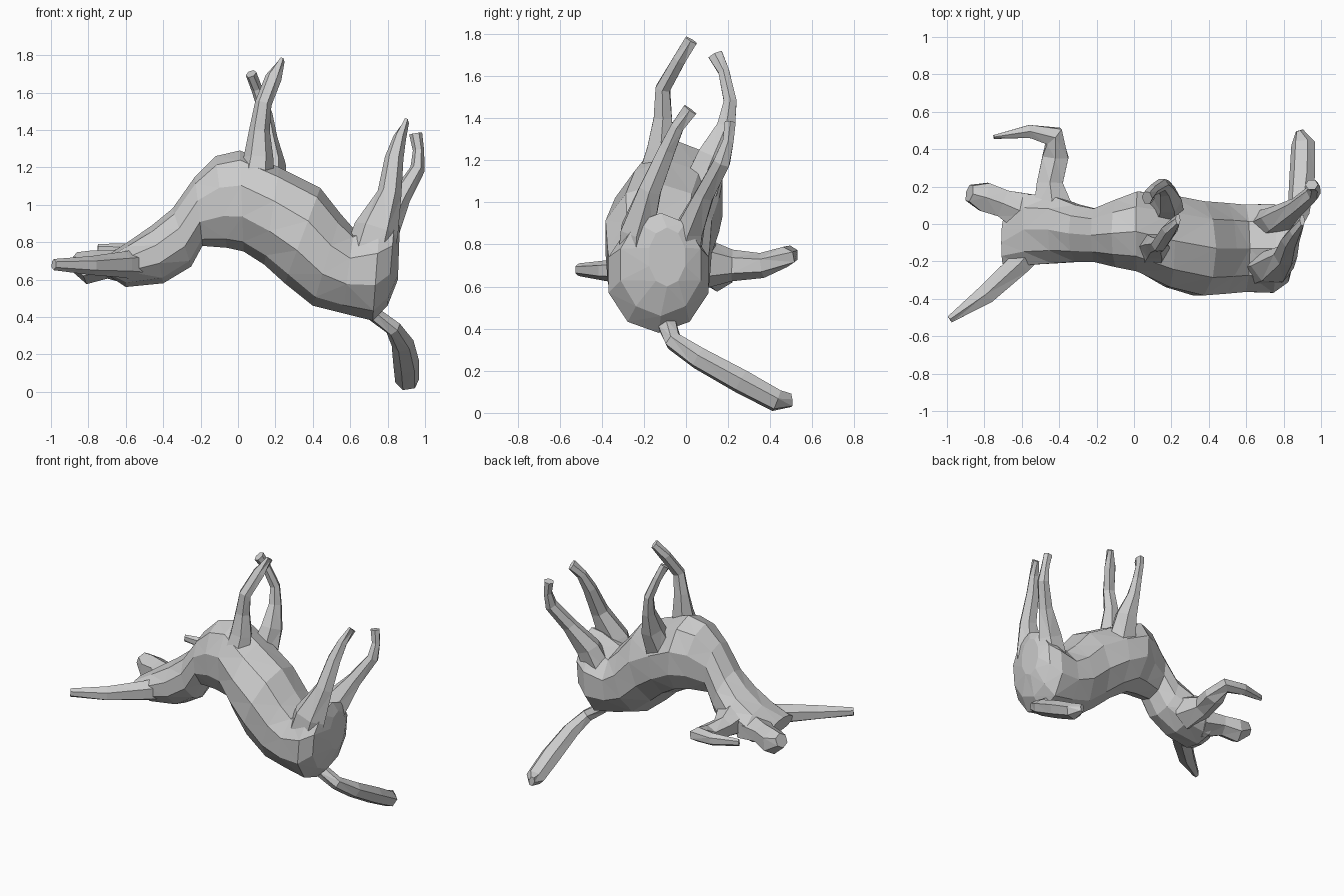
import bpy, bmesh, math
from mathutils import Vector


def skin(name, rings):
    """Flat-faced tube through a list of equal-sized vertex rings."""
    bm = bmesh.new()
    vr = [[bm.verts.new(p) for p in r] for r in rings]
    n = len(vr[0])
    for a, b in zip(vr, vr[1:]):
        for i in range(n):
            j = (i + 1) % n
            bm.faces.new((a[i], a[j], b[j], b[i]))
    bm.faces.new(vr[0])
    bm.faces.new(vr[-1])
    bmesh.ops.triangulate(bm, faces=[f for f in bm.faces if len(f.verts) == 4])
    bmesh.ops.recalc_face_normals(bm, faces=bm.faces)
    me = bpy.data.meshes.new(name)
    bm.to_mesh(me)
    bm.free()
    ob = bpy.data.objects.new(name, me)
    bpy.context.collection.objects.link(ob)
    return ob


def trunk(name, stations, sides=10):
    """Each station: upper (x, z), lower (x, z), centre y, half width."""
    rings = []
    for k, (tx, tz, bx, bz, yc, hw) in enumerate(stations):
        top, bot = Vector((tx, yc, tz)), Vector((bx, yc, bz))
        mid, half = (top + bot) / 2, (top - bot) / 2
        rings.append([mid + half * math.cos(t) + Vector((0, hw * math.sin(t), 0))
                      for t in (2 * math.pi * i / sides for i in range(sides))])
    return skin(name, rings)


def limb(name, path, ref, sides=6):
    """Each station: x, y, z, radius along ref, radius across it."""
    pts = [Vector(p[:3]) for p in path]
    rings = []
    for k, p in enumerate(path):
        d = (pts[min(k + 1, len(pts) - 1)] - pts[max(k - 1, 0)]).normalized()
        r = Vector(ref)
        u = (r - d * r.dot(d)).normalized()
        v = d.cross(u)
        rings.append([pts[k] + u * p[3] * math.cos(t) + v * p[4] * math.sin(t)
                      for t in (2 * math.pi * i / sides for i in range(sides))])
    return skin(name, rings)


# Body, neck and head in one piece, lying on its back
trunk("body", [
    (-0.71, 0.72, -0.69, 0.62, -0.10, 0.12),
    (-0.59, 0.80, -0.60, 0.56, -0.03, 0.20),
    (-0.46, 0.89, -0.40, 0.58, -0.03, 0.19),
    (-0.35, 0.98, -0.25, 0.67, -0.05, 0.16),
    (-0.23, 1.15, -0.19, 0.78, -0.06, 0.15),
    (-0.12, 1.26, -0.06, 0.77, -0.05, 0.19),
    (0.01, 1.29, 0.03, 0.75, -0.04, 0.225),
    (0.22, 1.20, 0.14, 0.68, -0.09, 0.26),
    (0.44, 1.09, 0.25, 0.58, -0.13, 0.265),
    (0.55, 0.95, 0.40, 0.46, -0.13, 0.255),
    (0.62, 0.87, 0.56, 0.42, -0.13, 0.245),
    (0.76, 0.93, 0.72, 0.38, -0.13, 0.25),
    (0.84, 0.95, 0.80, 0.46, -0.12, 0.20),
    (0.865, 0.88, 0.855, 0.60, -0.09, 0.09),
])

# Front legs, tapering to pointed hooves
limb("front_leg_near", [
    (0.09, -0.16, 1.08, 0.10, 0.09), (0.11, -0.12, 1.25, 0.08, 0.075),
    (0.115, -0.11, 1.40, 0.055, 0.05), (0.135, -0.11, 1.54, 0.045, 0.04),
    (0.19, -0.03, 1.68, 0.045, 0.035), (0.235, 0.025, 1.77, 0.015, 0.035)], (1, 0, 0))
limb("front_leg_far", [
    (0.16, 0.06, 1.05, 0.11, 0.10), (0.18, 0.13, 1.22, 0.075, 0.085),
    (0.165, 0.19, 1.36, 0.045, 0.05), (0.15, 0.21, 1.48, 0.035, 0.035),
    (0.10, 0.18, 1.62, 0.03, 0.03), (0.07, 0.14, 1.70, 0.03, 0.04)], (1, 0, 0))

# Hind legs with thighs merging into the rump
limb("hind_leg_near", [
    (0.67, -0.24, 0.62, 0.14, 0.11), (0.74, -0.23, 0.87, 0.12, 0.09),
    (0.81, -0.17, 1.06, 0.065, 0.06), (0.835, -0.09, 1.25, 0.05, 0.045),
    (0.865, -0.04, 1.36, 0.035, 0.035), (0.90, 0.02, 1.44, 0.015, 0.04)], (1, 0, 0))
limb("hind_leg_far", [
    (0.68, -0.03, 0.66, 0.12, 0.10), (0.77, 0.02, 0.88, 0.10, 0.075),
    (0.87, 0.09, 1.04, 0.055, 0.05), (0.96, 0.17, 1.19, 0.04, 0.045),
    (0.965, 0.20, 1.29, 0.03, 0.03), (0.95, 0.21, 1.38, 0.035, 0.03)], (1, 0, 0))

# Broad tail resting on the ground
limb("tail", [
    (0.72, -0.09, 0.42, 0.04, 0.05), (0.83, -0.06, 0.34, 0.045, 0.045),
    (0.88, 0.06, 0.26, 0.06, 0.055), (0.90, 0.26, 0.15, 0.07, 0.06),
    (0.905, 0.43, 0.058, 0.065, 0.055), (0.885, 0.50, 0.06, 0.02, 0.035)], (1, 0, 0.2))

# Ears: one straight, one folded
limb("straight_ear", [
    (-0.50, -0.08, 0.68, 0.09, 0.09), (-0.61, -0.21, 0.68, 0.07, 0.07),
    (-0.79, -0.375, 0.675, 0.05, 0.06), (-0.985, -0.51, 0.68, 0.03, 0.022)], (0, 0, 1))
limb("folded_ear", [
    (-0.43, 0.06, 0.71, 0.13, 0.13), (-0.45, 0.22, 0.70, 0.075, 0.08),
    (-0.42, 0.36, 0.70, 0.06, 0.08), (-0.43, 0.47, 0.74, 0.05, 0.065),
    (-0.56, 0.495, 0.75, 0.045, 0.04), (-0.75, 0.465, 0.765, 0.025, 0.012)], (0, 0, 1))

# Snout with a rounded nose
limb("snout", [
    (-0.56, 0.05, 0.67, 0.10, 0.13), (-0.70, 0.11, 0.68, 0.075, 0.085),
    (-0.80, 0.145, 0.665, 0.09, 0.09), (-0.88, 0.165, 0.70, 0.05, 0.05)], (0, 0, 1))
